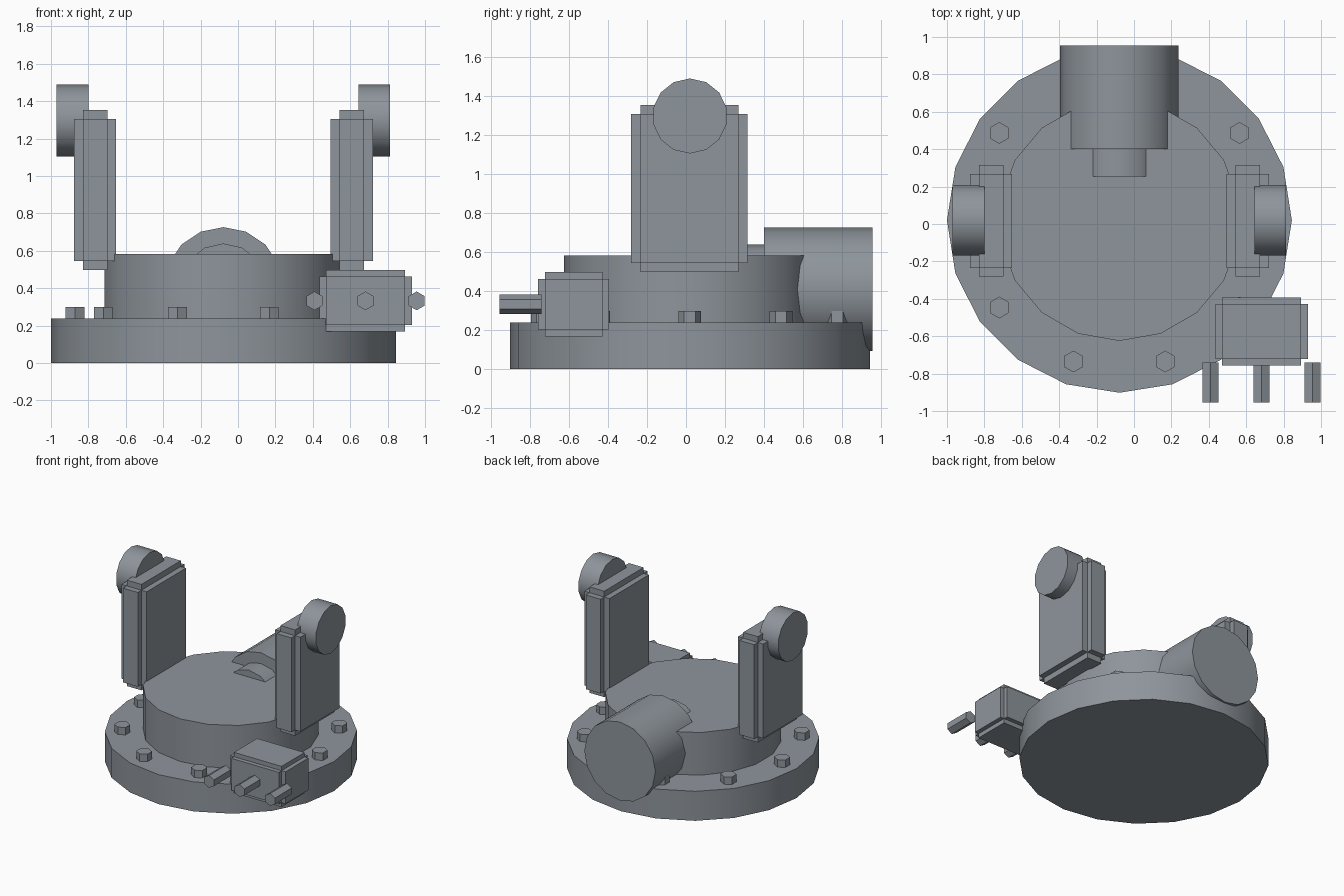
import bpy, bmesh
from math import sin, cos, radians
from mathutils import Matrix, Vector, Euler

if "Cube" in bpy.data.objects:
    bpy.data.objects.remove(bpy.data.objects["Cube"])

CX, CY = -0.078, 0.02         # axis of the round base
ROT = {'Z': (0, 0, 0), 'Y': (radians(90), 0, 0), 'X': (radians(90), 0, radians(90))}

# Dark blue-grey metal for every part
metal = bpy.data.materials.new("dark_metal")
metal.diffuse_color = (0.27, 0.30, 0.33, 1)
metal.use_nodes = True
metal.node_tree.nodes["Principled BSDF"].inputs["Base Color"].default_value = metal.diffuse_color


def finish(bm, name):
    mesh = bpy.data.meshes.new(name)
    bm.to_mesh(mesh)
    bm.free()
    mesh.materials.append(metal)
    ob = bpy.data.objects.new(name, mesh)
    bpy.context.collection.objects.link(ob)
    bpy.ops.object.select_all(action='DESELECT')
    ob.select_set(True)
    bpy.context.view_layer.objects.active = ob
    bpy.ops.object.shade_smooth_by_angle()
    return ob


def cylinder(name, center, radius, depth, sides, axis='Z'):
    bm = bmesh.new()
    m = Matrix.Translation(center) @ Euler(ROT[axis]).to_matrix().to_4x4()
    bmesh.ops.create_cone(bm, cap_ends=True, segments=sides, radius1=radius,
                          radius2=radius, depth=depth, matrix=m)
    return finish(bm, name)


def stepped_box(name, center, size, step):
    """Core box whose six faces are each raised by one step."""
    bm = bmesh.new()
    core = Vector(size) - Vector((2 * step,) * 3)
    m = Matrix.Translation(center) @ Matrix.Diagonal((*core, 1))
    bmesh.ops.create_cube(bm, size=1, matrix=m)
    bm.normal_update()
    raised = bmesh.ops.extrude_discrete_faces(bm, faces=bm.faces[:])['faces']
    for f in raised:
        f.normal_update()
        bmesh.ops.translate(bm, verts=f.verts[:], vec=f.normal * step)
    bmesh.ops.recalc_face_normals(bm, faces=bm.faces[:])
    return finish(bm, name)


# Round base: wide flange and raised drum
cylinder("base_flange", (CX, CY, 0.119), 0.922, 0.238, 20)
cylinder("base_drum", (CX, CY, 0.40), 0.645, 0.365, 18)

# Ring of hex bolts on the flange
for i in range(10):
    a = radians(36 * i)
    cylinder(f"flange_bolt_{i}", (CX + 0.794 * cos(a), CY + 0.794 * sin(a), 0.258),
             0.058, 0.08, 6)

# Motor at the back with its narrower shaft housing
cylinder("rear_motor", (CX, 0.6775, 0.409), 0.317, 0.555, 16, 'Y')
cylinder("motor_shaft_housing", (CX, 0.3375, 0.409), 0.23, 0.165, 14, 'Y')

# Pair of upright arms with pivot bosses
for side, s in (("left", -1), ("right", 1)):
    stepped_box(f"{side}_arm", (CX + s * 0.686, 0.017, 0.925),
                (0.225, 0.596, 0.855), 0.047)
    cylinder(f"{side}_pivot_boss", (CX + s * 0.807, CY, 1.296),
             0.192, 0.17, 14, 'X')

# Connector box at the front with three hex plugs
stepped_box("connector_box", (0.682, -0.575, 0.332), (0.494, 0.364, 0.328), 0.035)
for i in range(3):
    cylinder(f"connector_plug_{i}", (0.682 + 0.273 * (i - 1), -0.8475, 0.332),
             0.05, 0.215, 6, 'Y')
